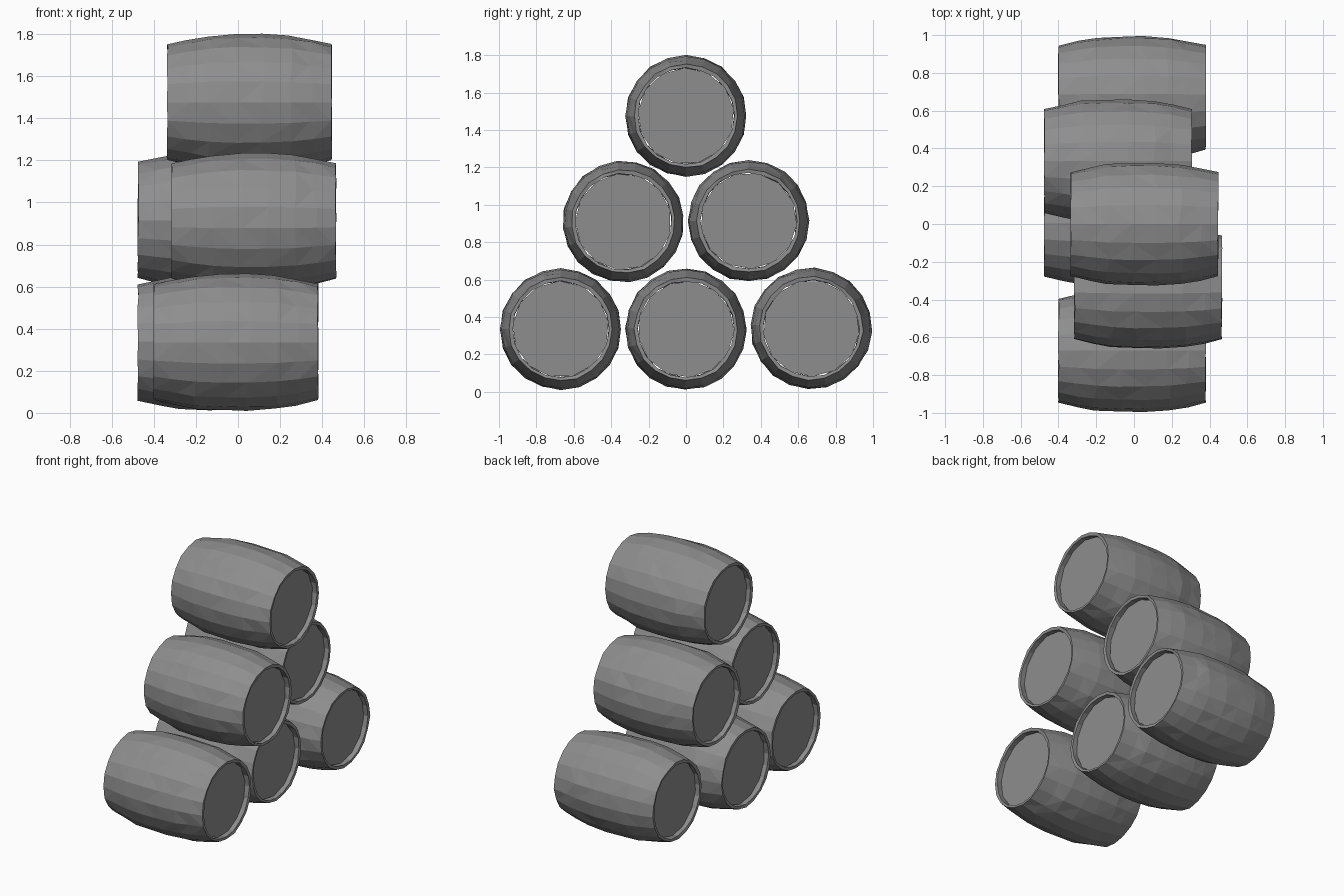
import bpy, bmesh, math, random
from mathutils import Vector

cube = bpy.data.objects.get("Cube")
if cube:
    bpy.data.objects.remove(cube, do_unlink=True)

grey = bpy.data.materials.new("weathered grey")
grey.use_nodes = True
colour = (0.27, 0.27, 0.27, 1)
grey.diffuse_color = colour
grey.node_tree.nodes["Principled BSDF"].inputs["Base Color"].default_value = colour

SIDES = 20
HALF = 0.39
RECESS = 0.035

# Half profile from middle to inner lip: (distance along axis, radius)
half_profile = [(0.06, 0.325), (0.19, 0.317), (0.29, 0.3), (HALF, 0.278),
                (HALF - 0.003, 0.258), (HALF - RECESS - 0.03, 0.262)]
profile = [(-x, r) for x, r in reversed(half_profile)] + half_profile


def ring(bm, x, radius, sides, rng, wobble):
    verts = []
    for i in range(sides):
        a = math.tau * i / sides
        r = radius + rng.uniform(-wobble, wobble / 3)
        dx = rng.uniform(-wobble, wobble) * (2.5 if abs(x) < 0.3 else 0.5)
        verts.append(bm.verts.new((x + dx, r * math.cos(a), r * math.sin(a))))
    return verts


def barrel_mesh():
    rng = random.Random(4)
    bm = bmesh.new()
    # Hand-hewn staves and rolled lips
    rings = [ring(bm, x, r, SIDES, rng, 0.005) for x, r in profile]
    for a, b in zip(rings, rings[1:]):
        for i in range(SIDES):
            j = (i + 1) % SIDES
            bm.faces.new((a[i], a[j], b[j], b[i]))
    bmesh.ops.triangulate(bm, faces=bm.faces[:])
    # Recessed lids, slightly smaller than the openings
    for side in (-1, 1):
        lid = []
        for i in range(13):
            a = math.tau * (i + 0.3) / 13
            lid.append(bm.verts.new((side * (HALF - RECESS), 0.258 * math.cos(a), 0.258 * math.sin(a))))
        face = bm.faces.new(lid)
        face.normal_update()
        if face.normal.x * side < 0:
            face.normal_flip()
    # Face the staves outwards
    bm.normal_update()
    shell = [f for f in bm.faces if len(f.verts) == 3]
    middle = min(shell, key=lambda f: abs(f.calc_center_median().x))
    c = middle.calc_center_median()
    if middle.normal.dot(Vector((0, c.y, c.z))) < 0:
        bmesh.ops.reverse_faces(bm, faces=shell)
    mesh = bpy.data.meshes.new("barrel")
    bm.to_mesh(mesh)
    bm.free()
    mesh.materials.append(grey)
    return mesh


# Stack of six: name, centre, roll about the axis
stack = [
    ("bottom_front_barrel", (-0.01, -0.67, 0.335), 0.0),
    ("bottom_middle_barrel", (-0.085, 0.0, 0.335), 0.3),
    ("bottom_back_barrel", (-0.01, 0.67, 0.34), 1.2),
    ("middle_front_barrel", (0.075, -0.335, 0.91), 0.1),
    ("middle_back_barrel", (-0.085, 0.335, 0.915), 2.2),
    ("top_barrel", (0.055, 0.0, 1.475), 0.0),
]
mesh = barrel_mesh()
for name, centre, roll in stack:
    barrel = bpy.data.objects.new(name, mesh)
    barrel.location = centre
    barrel.rotation_euler.x = roll
    bpy.context.scene.collection.objects.link(barrel)
